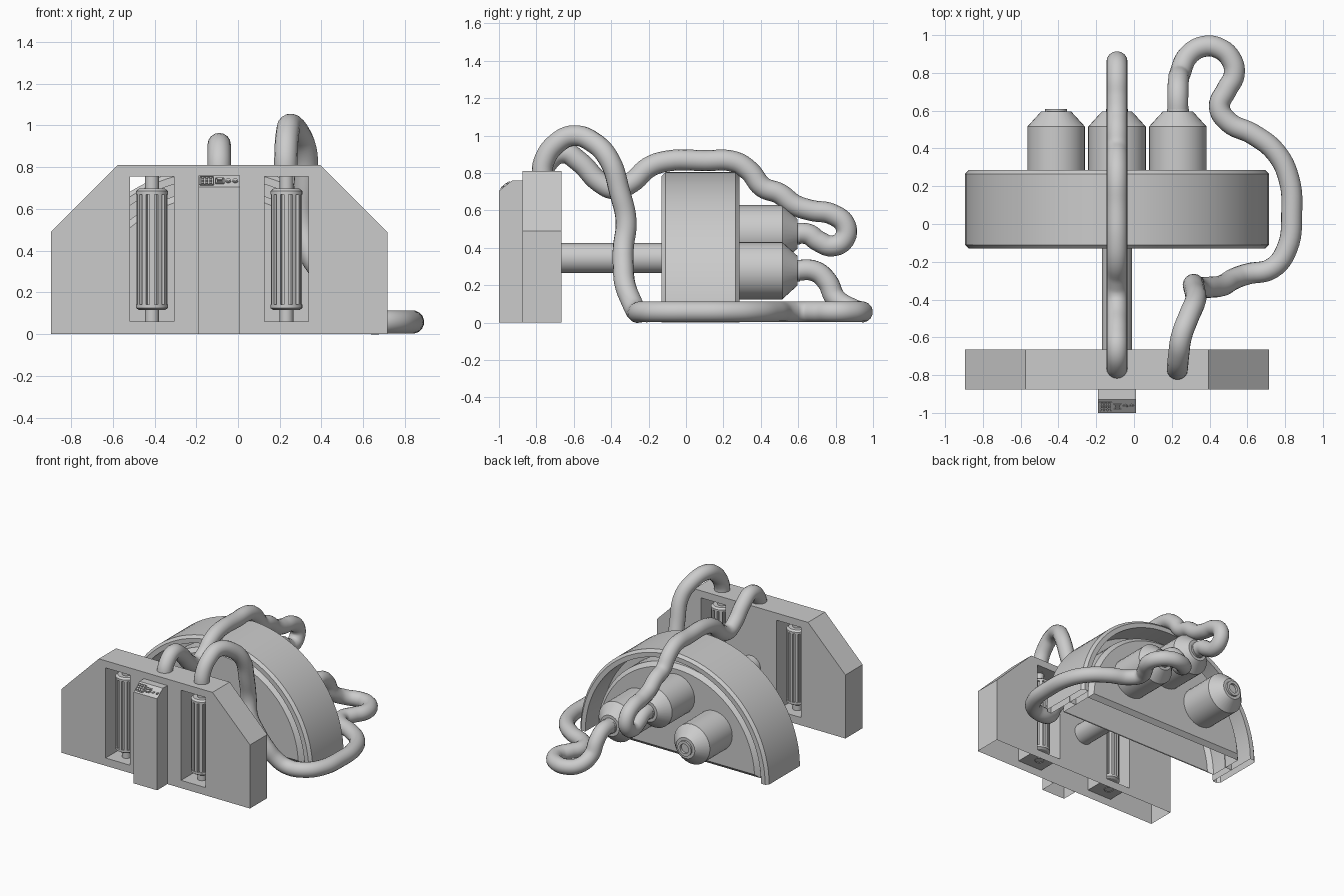
import bpy, bmesh, math
from mathutils import Matrix

if "Cube" in bpy.data.objects:
    bpy.data.objects.remove(bpy.data.objects["Cube"])

CX = -0.09            # symmetry axis of the machine
SIDES = (-0.322, 0.322)


def finish(name, bm, loc=(0, 0, 0), rot=(0, 0, 0), smooth=False):
    me = bpy.data.meshes.new(name)
    bm.to_mesh(me)
    bm.free()
    ob = bpy.data.objects.new(name, me)
    bpy.context.collection.objects.link(ob)
    ob.location, ob.rotation_euler = loc, rot
    if smooth:
        shade(ob)
    return ob


def select(ob):
    bpy.ops.object.select_all(action='DESELECT')
    ob.select_set(True)
    bpy.context.view_layer.objects.active = ob


def shade(ob):
    select(ob)
    bpy.ops.object.shade_smooth_by_angle(angle=math.radians(30))


def lathe(name, profile, loc, rot=(0, 0, 0), segs=32, angle=2 * math.pi):
    bm = bmesh.new()
    vs = [bm.verts.new((r, 0, h)) for r, h in profile]
    es = [bm.edges.new(p) for p in zip(vs, vs[1:])]
    bmesh.ops.spin(bm, geom=vs + es, cent=(0, 0, 0), axis=(0, 0, 1),
                   angle=angle, steps=segs, use_duplicate=False)
    bmesh.ops.remove_doubles(bm, verts=bm.verts, dist=1e-4)
    bmesh.ops.recalc_face_normals(bm, faces=bm.faces)
    return finish(name, bm, loc, rot, True)


def add_box(bm, centre, size):
    bmesh.ops.create_cube(bm, size=1, matrix=Matrix.Translation(centre)
                          @ Matrix.Diagonal((*size, 1)))


def hose(name, points, radius=0.056):
    cu = bpy.data.curves.new(name, 'CURVE')
    cu.dimensions = '3D'
    cu.bevel_depth, cu.bevel_resolution, cu.resolution_u = radius, 6, 6
    cu.use_fill_caps = True
    sp = cu.splines.new('BEZIER')
    sp.bezier_points.add(len(points) - 1)
    for bp, p in zip(sp.bezier_points, points):
        bp.co = p
        bp.handle_left_type = bp.handle_right_type = 'AUTO'
    ob = bpy.data.objects.new(name, cu)
    bpy.context.collection.objects.link(ob)
    select(ob)
    bpy.ops.object.convert(target='MESH')
    shade(bpy.context.object)


# Front wall: chamfered outline with two through windows, open underneath
outline = [(-.805, 0), (.805, 0), (.805, .49), (.485, .81), (-.485, .81), (-.805, .49)]
windows = [[(s - .105, .06), (s + .105, .06), (s + .105, .755), (s - .105, .755)] for s in SIDES]
cu = bpy.data.curves.new("front_wall", 'CURVE')
cu.dimensions, cu.fill_mode, cu.extrude = '2D', 'BOTH', 0.105
for loop in [outline] + windows:
    sp = cu.splines.new('POLY')
    sp.points.add(len(loop) - 1)
    for pt, (x, z) in zip(sp.points, loop):
        pt.co = (x, z, 0, 1)
    sp.use_cyclic_u = True
wall = bpy.data.objects.new("front_wall", cu)
bpy.context.collection.objects.link(wall)
wall.location, wall.rotation_euler = (CX, -.77, 0), (math.pi / 2, 0, 0)
select(wall)
bpy.ops.object.convert(target='MESH')
wall = bpy.context.object
bm = bmesh.new()
bm.from_mesh(wall.data)
bmesh.ops.remove_doubles(bm, verts=bm.verts, dist=1e-4)
floor = [f for f in bm.faces if all(abs(v.co.y) < 1e-4 for v in f.verts)]
bmesh.ops.delete(bm, geom=floor, context='FACES_ONLY')
for f in bm.faces:
    f.smooth = False
bm.to_mesh(wall.data)
bm.free()

# Control column with a sloping top, open underneath
bm = bmesh.new()
section = [(-.87, 0), (-1, 0), (-1, .705), (-.93, .76), (-.87, .76)]
a, b = [[bm.verts.new((CX + dx, y, z)) for y, z in section] for dx in (-.1, .1)]
bm.faces.new(a)
bm.faces.new(b[::-1])
for i in range(1, 5):
    j = (i + 1) % 5
    bm.faces.new((a[i], a[j], b[j], b[i]))
bmesh.ops.recalc_face_normals(bm, faces=bm.faces)
finish("control_column", bm)

# Buttons and dials, built flat and tilted onto the slope
bm = bmesh.new()
for x, w in ((-.06, .064), (.003, .04)):
    for s in (-1, 1):
        add_box(bm, (x + s * w / 2, 0, .002), (.004, .06 if w > .05 else .036, .008))
        add_box(bm, (x, s * (.03 if w > .05 else .018), .002), (w, .004, .008))
for i in range(3):
    for j in range(3):
        add_box(bm, (-.06 + (i - 1) * .019, (j - 1) * .018, .003), (.013, .012, .01))
for j in (-1, 1):
    add_box(bm, (.003, j * .008, .003), (.026, .01, .01))
for x in (.043, .077):
    for r, h in ((.014, .008), (.009, .014)):
        bmesh.ops.create_cone(bm, cap_ends=True, segments=16, radius1=r, radius2=r, depth=h,
                              matrix=Matrix.Translation((x, 0, .002)))
finish("control_buttons", bm, (CX, -.965, .7325), (math.atan2(.055, .07), 0, 0))

# Ribbed cores standing in the windows
for side, s in zip(("left", "right"), SIDES):
    loc = (CX + s, -.77, 0)
    lathe(side + "_core_rod", [(.033, .055), (.033, .76)], loc, segs=20)
    lathe(side + "_core_body", [(0, .115), (.062, .115), (.077, .125), (.077, .142), (.062, .142),
                                (.062, .67), (.077, .67), (.077, .685), (.062, .697), (0, .697)],
          loc, segs=24)
    bm = bmesh.new()
    for k in range(12):
        bmesh.ops.create_cube(bm, size=1, matrix=Matrix.Rotation(k * math.pi / 6, 4, 'Z')
                              @ Matrix.Translation((.064, 0, .406))
                              @ Matrix.Diagonal((.022, .022, .53, 1)))
    finish(side + "_core_ribs", bm, loc)

# Axle from wall to drum
lathe("axle", [(.08, -.67), (.08, 0)], (CX, 0, .345), (-math.pi / 2, 0, 0))

# Half-round drum: inner disc, arched rim and the web joining them
drum_place = dict(loc=(CX, .0775, 0), rot=(math.pi / 2, 0, 0), segs=48, angle=math.pi)
face = [(0, .165), (.665, .165), (.695, .135)]
disc = lathe("drum_disc", face + [(r, -h) for r, h in face[::-1]], **drum_place)
rim = [(.75, .2075), (.785, .2075), (.805, .1875)]
rim += [(r, -h) for r, h in rim[::-1]]
lathe("drum_rim", rim + rim[:1], **drum_place)
lathe("drum_web", [(.69, 0), (.755, 0)], **drum_place)

# Bevel along the straight lower edge of the disc faces
bm = bmesh.new()
bm.from_mesh(disc.data)
low = [e for e in bm.edges if all(abs(v.co.y) < 1e-4 and abs(v.co.z) > .16 for v in e.verts)]
old = {v for e in low for v in e.verts}
new = bmesh.ops.extrude_edge_only(bm, edges=low)["geom"]
for v in old:
    v.co.y += .03
for v in new:
    if isinstance(v, bmesh.types.BMVert):
        v.co.x *= .695 / .665
        v.co.z *= .135 / .165
bmesh.ops.remove_doubles(bm, verts=bm.verts, dist=1e-4)
bmesh.ops.recalc_face_normals(bm, faces=bm.faces)
bm.to_mesh(disc.data)
bm.free()
shade(disc)

# Three sockets on the back of the drum
plug = [(.153, .2), (.153, .515), (.08, .595), (.058, .595), (.058, .61),
        (.036, .61), (.036, .592), (0, .592)]
for name, dx, z in (("left", SIDES[0], .278), ("middle", 0, .475), ("right", SIDES[1], .278)):
    lathe(name + "_socket", plug, (CX + dx, 0, z), (-math.pi / 2, 0, 0))

# Hose over the drum to the middle socket
over = [(-.77, .76), (-.745, .85), (-.66, .908), (-.57, .86), (-.46, .75), (-.38, .715),
        (-.29, .75), (-.2, .83), (-.1, .864), (.1, .866), (.26, .86), (.34, .81), (.41, .725),
        (.5, .69), (.58, .63), (.67, .6), (.78, .58), (.852, .52), (.845, .445), (.78, .41),
        (.71, .435), (.65, .474), (.57, .475)]
hose("middle_hose", [(CX, y, z) for y, z in over])

# Hose dropping to the floor, round the drum to the right socket
hose("right_hose", [
    (.23, -.77, .76), (.23, -.76, .86), (.237, -.69, .96), (.25, -.6, 1.0), (.29, -.49, .96),
    (.324, -.41, .87), (.322, -.355, .7), (.315, -.32, .54), (.34, -.335, .4),
    (.4, -.335, .3), (.47, -.325, .2), (.53, -.29, .11), (.6, -.265, .062), (.73, -.235, .058),
    (.81, -.13, .058), (.835, .06, .058), (.82, .24, .058), (.75, .38, .058), (.63, .475, .058),
    (.5, .54, .058), (.452, .62, .058), (.49, .71, .058), (.53, .79, .058), (.515, .87, .058),
    (.45, .93, .058), (.37, .94, .058), (.29, .895, .07), (.245, .8, .13), (.235, .755, .22),
    (.232, .69, .275), (.232, .57, .278)])
